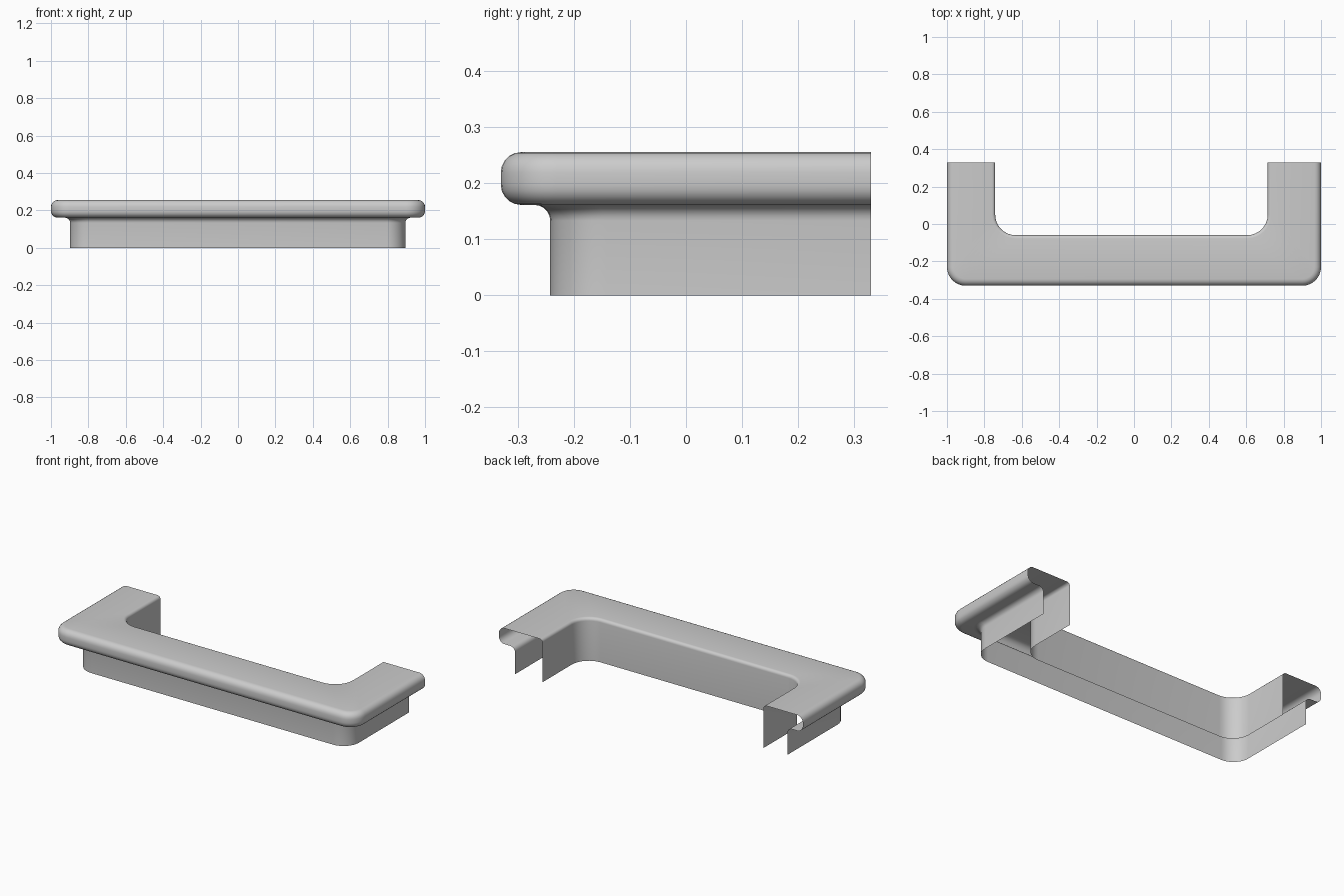
import bpy, bmesh
from math import sin, cos, pi, radians

if "Cube" in bpy.data.objects:
    bpy.data.objects.remove(bpy.data.objects["Cube"])

BACK = 0.33          # open rear ends of both arms
ARC = 8              # segments per plan corner


def u_path(left, right, front, radius, z):
    """U-shaped plan line: left arm, rounded corner, front run, corner, right arm."""
    pts = [(left, BACK, z)]
    for k in range(ARC + 1):
        a = pi + k / ARC * pi / 2
        pts.append((left + radius + radius * cos(a), front + radius + radius * sin(a), z))
    for k in range(ARC + 1):
        a = 1.5 * pi + k / ARC * pi / 2
        pts.append((right - radius + radius * cos(a), front + radius + radius * sin(a), z))
    pts.append((right, BACK, z))
    return pts


def lip(inset, z):
    return u_path(-1 + inset, 1 - inset, -0.33 + inset, max(0.1 - inset, 0.02), z)


def base(out, z):
    return u_path(-0.898 - out, 0.895 + out, -0.242 - out, 0.1, z)


def inner(out, z):
    return u_path(-0.742 - out, 0.715 + out, -0.06 - out, 0.11 + out, z)


def loft(name, rows):
    bm = bmesh.new()
    rings = [[bm.verts.new(p) for p in row] for row in rows]
    for a, b in zip(rings, rings[1:]):
        for i in range(len(a) - 1):
            bm.faces.new((a[i], a[i + 1], b[i + 1], b[i]))
    mesh = bpy.data.meshes.new(name)
    bm.to_mesh(mesh)
    bm.free()
    obj = bpy.data.objects.new(name, mesh)
    bpy.context.collection.objects.link(obj)
    bpy.context.view_layer.objects.active = obj
    obj.select_set(True)
    bpy.ops.object.shade_smooth_by_angle(angle=radians(40))
    obj.select_set(False)
    return obj


STEPS = [k / 5 * pi / 2 for k in range(6)]
TOP, UNDER, R, F, E = 0.255, 0.161, 0.036, 0.028, 0.018

# outer base wall with a cove flaring into the overhang
rows = [base(0, 0)]
rows += [base(F * (1 - cos(a)), UNDER - F + F * sin(a)) for a in STEPS]
# rounded overhanging edge of the countertop
rows += [lip(R * (1 - sin(a)), UNDER + R * (1 - cos(a))) for a in STEPS]
rows += [lip(R * (1 - cos(a)), TOP - R + R * sin(a)) for a in STEPS]
# flat top, softened inner edge, inner wall down to the floor
rows += [inner(E * (1 - sin(a)), TOP - E + E * cos(a)) for a in STEPS]
rows += [inner(0, 0)]

loft("counter_shell", rows)
